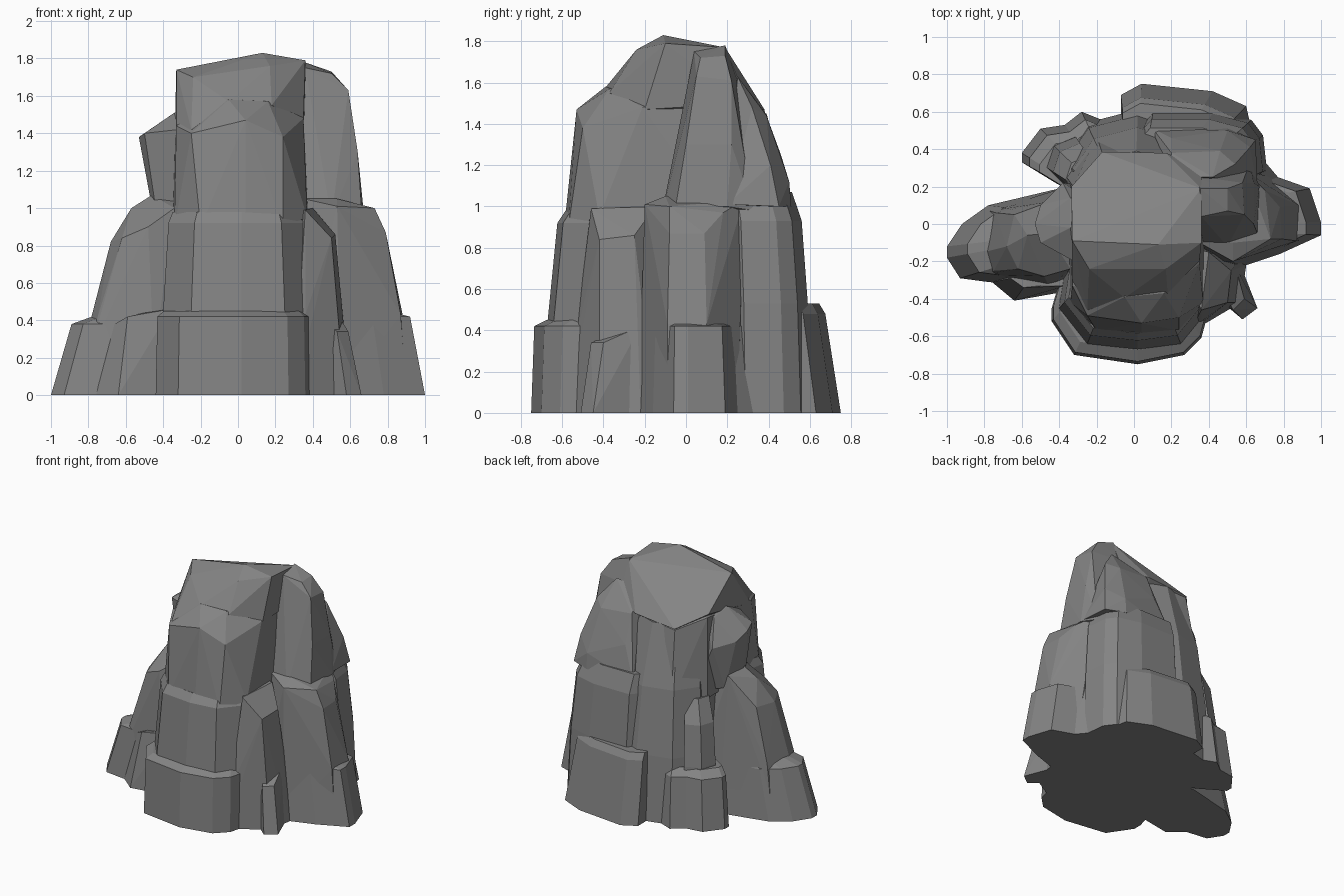
import bpy, bmesh

parts = []
grey = bpy.data.materials.new("dark_grey_stone")
grey.diffuse_color = (.23, .23, .23, 1)


def finish(name, bm):
    bmesh.ops.recalc_face_normals(bm, faces=bm.faces)
    bmesh.ops.triangulate(bm, faces=bm.faces[:])
    mesh = bpy.data.meshes.new(name)
    bm.to_mesh(mesh)
    bm.free()
    mesh.materials.append(grey)
    ob = bpy.data.objects.new(name, mesh)
    bpy.context.collection.objects.link(ob)
    parts.append(ob)


def lobe(name, outline, levels):
    """Stack an outline through levels of (height, scale toward the centre axis)."""
    bm = bmesh.new()
    rings = [[bm.verts.new((x * s, y * s, z)) for x, y in outline] for z, s in levels]
    n = len(outline)
    for a, b in zip(rings, rings[1:]):
        for i in range(n):
            j = (i + 1) % n
            bm.faces.new((a[i], a[j], b[j], b[i]))
    bm.faces.new(rings[0])
    bm.faces.new(rings[-1])
    finish(name, bm)


def boulder(name, points):
    """Faceted block wrapped around a few corner points."""
    bm = bmesh.new()
    for p in points:
        bm.verts.new(p)
    r = bmesh.ops.convex_hull(bm, input=bm.verts[:])
    loose = {g for g in r["geom_interior"] + r["geom_unused"] if isinstance(g, bmesh.types.BMVert)}
    bmesh.ops.delete(bm, geom=list(loose), context='VERTS')
    finish(name, bm)


def volume(mesh):
    bm = bmesh.new()
    bm.from_mesh(mesh)
    v = bm.calc_volume()
    bm.free()
    return v


# central crown: main column, then the sloping cap set back above a ledge
boulder("rock", [
    (-.34, -.42, .9), (-.2, -.57, .9), (.04, -.59, .9), (.24, -.57, .9), (.37, -.42, .95),
    (.38, .2, .9), (.2, .46, .9), (-.2, .47, .9), (-.36, .25, .9),
    (-.33, -.33, 1.44), (-.25, -.49, 1.40), (.04, -.53, 1.47), (.24, -.50, 1.38), (.35, -.21, 1.48),
    (-.05, -.39, 1.58), (.16, -.37, 1.57), (.33, .2, 1.6), (.1, .36, 1.45), (-.17, .38, 1.43),
    (-.325, .2, 1.5)])
boulder("cap", [
    (-.33, -.32, 1.42), (-.25, -.46, 1.42), (-.05, -.395, 1.57), (.18, -.37, 1.55), (.35, -.2, 1.47),
    (-.24, -.24, 1.70), (.17, -.24, 1.76), (-.33, -.09, 1.74), (.13, -.11, 1.83), (.36, -.1, 1.79),
    (.36, .19, 1.77), (.17, .38, 1.47), (-.17, .385, 1.44), (-.335, .2, 1.53), (.36, .3, 1.5),
    (0, 0, 1.2)])

# front steps
lobe("front_foot", [(-.44, -.45), (-.44, -.52), (-.32, -.70), (.02, -.75), (.27, -.70),
                    (.36, -.61), (.39, -.5), (.3, .02), (-.3, .03)],
     [(0, 1), (.42, .98), (.45, .90)])
lobe("front_middle", [(-.40, -.45), (-.25, -.64), (.02, -.67), (.25, -.64), (.38, -.48),
                      (.33, .04), (-.33, .01)],
     [(0, 1.02), (.45, 1), (.92, .93), (.98, .87)])

# front right buttress and its small spur
boulder("front_right_buttress", [
    (.3, -.58, 0), (.42, -.50, 0), (.57, -.42, 0), (.60, -.22, 0), (.2, 0, 0),
    (.36, -.52, .43), (.53, -.40, .43), (.55, -.2, .43),
    (.50, -.42, .84), (.52, -.25, .86), (.36, -.46, .99), (.40, -.15, 1.0), (.2, -.1, 1.0)])
boulder("front_right_spur", [
    (.45, -.40, 0), (.58, -.51, 0), (.66, -.45, 0), (.57, -.22, 0), (.4, -.2, 0),
    (.53, -.46, .34), (.59, -.40, .34), (.54, -.22, .42), (.4, -.2, .45)])

# right steps
lobe("right_foot", [(.54, -.24), (.78, -.16), (1, -.06), (1, .01), (.94, .19), (.77, .25),
                    (.66, .38), (.3, .3), (.2, -.1)],
     [(0, 1), (.42, .92), (.43, .88)])
boulder("right_middle", [
    (.55, -.23, 0), (.9, -.09, 0), (.9, .1, 0), (.75, .25, 0), (.3, .28, 0), (.3, -.2, 0),
    (.87, -.09, .43), (.88, .1, .43), (.53, -.2, 1.01), (.79, -.08, .87), (.78, .09, .87),
    (.73, -.08, 1.0), (.70, .18, .97), (.53, -.1, 1.05), (.6, .28, 1.03), (.3, .2, 1.06),
    (.35, -.1, 1.05)])
boulder("right_upper", [
    (.5, -.12, .95), (.66, -.05, 1.0), (.67, .2, 1.0), (.62, .33, .98), (.2, .3, .99), (.25, -.1, 1.0),
    (.64, 0, 1.3), (.64, .22, 1.3), (.59, .05, 1.63), (.58, .22, 1.61),
    (.50, .07, 1.72), (.5, .19, 1.73), (.36, .04, 1.75), (.355, .19, 1.78),
    (.3, .1, 1.70), (.3, .26, 1.6)])

# back steps
lobe("back_foot", [(-.07, .6), (-.07, .69), (.04, .75), (.42, .71), (.60, .63), (.62, .54),
                   (.66, .35), (.3, .05), (.05, .1)],
     [(0, 1), (.48, .90), (.53, .86)])
lobe("back_middle", [(.02, .5), (.1, .59), (.42, .59), (.61, .54), (.67, .46), (.69, .28),
                     (.3, -.02), (.03, .02)],
     [(0, 1.03), (.53, 1), (.93, .95), (1.07, .87)])
boulder("back_upper", [
    (.1, .51, 1.0), (.5, .51, 1.0), (.65, .45, 1.0), (.66, .2, 1.01), (.1, .1, 1.0),
    (.2, .46, 1.25), (.5, .50, 1.12), (.62, .41, 1.2), (.2, .38, 1.46), (.46, .39, 1.44),
    (.54, .32, 1.48), (.42, .25, 1.63), (.2, .25, 1.6)])
lobe("back_wall", [(-.38, .34), (-.25, .53), (.02, .6), (.25, .52), (.3, -.05), (-.36, -.04)],
     [(0, 1.02), (.5, .97), (1.0, .86), (1.45, .65)])

# back left columns
lobe("back_left_foot", [(-.42, .22), (-.6, .33), (-.6, .38), (-.5, .51), (-.37, .53), (-.28, .6),
                        (-.18, .56), (-.03, .04)],
     [(0, 1), (.38, .93), (.43, .84)])
lobe("back_left_column", [(-.37, .2), (-.48, .31), (-.44, .43), (-.32, .48), (-.06, .03)],
     [(0, 1), (.44, .97), (.75, .90), (.92, .76)])

# left steps
lobe("left_foot", [(-1, -.12), (-1, -.18), (-.93, -.29), (-.78, -.31), (-.45, -.34), (-.1, -.2),
                   (-.2, .15), (-.4, .19), (-.78, .1), (-.92, 0)],
     [(0, 1), (.38, .89), (.42, .78)])
boulder("left_spur", [
    (-.76, -.31, 0), (-.64, -.41, 0), (-.54, -.36, 0), (-.36, -.36, 0), (-.4, 0, 0),
    (-.66, -.29, .38), (-.59, -.34, .42), (-.5, -.33, .44), (-.36, -.33, .46), (-.4, 0, .46)])
boulder("left_middle", [
    (-.84, -.16, .2), (-.8, -.27, .2), (-.45, -.34, .2), (-.1, -.2, .2), (-.2, .2, .2),
    (-.42, .18, .2), (-.77, .07, .2), (-.78, -.14, .42), (-.75, -.25, .42), (-.74, .06, .42),
    (-.68, -.12, .82), (-.62, -.24, .84), (-.48, -.28, .9),
    (-.64, .05, .83), (-.57, -.06, 1.0), (-.45, .12, 1.05), (-.46, -.05, 1.07), (-.34, -.24, 1.0),
    (-.2, 0, 1.1)])

# overhanging lump high on the left
boulder("left_lump", [
    (-.45, -.04, .95), (-.42, .12, .95), (-.2, .2, .9), (-.2, -.2, .95), (-.44, -.1, 1.0),
    (-.53, 0, 1.38), (-.50, -.1, 1.40), (-.50, .1, 1.32), (-.38, .22, 1.28),
    (-.32, -.2, 1.42), (-.34, -.02, 1.51), (-.34, .14, 1.48), (-.2, .1, 1.52)])

# fuse into a single faceted rock; a part that will not fuse cleanly stays overlapping
rock = parts[0]
bpy.context.view_layer.objects.active = rock
for other in parts[1:]:
    before = rock.data.copy()
    mod = rock.modifiers.new("join", 'BOOLEAN')
    mod.operation = 'UNION'
    mod.solver = 'MANIFOLD'
    mod.object = other
    bpy.ops.object.modifier_apply(modifier=mod.name)
    whole, low, extra = volume(rock.data), volume(before), volume(other.data)
    if max(low, extra) - 1e-4 <= whole <= low + extra + 1e-4:
        bpy.data.objects.remove(other, do_unlink=True)
    else:
        rock.data = before
